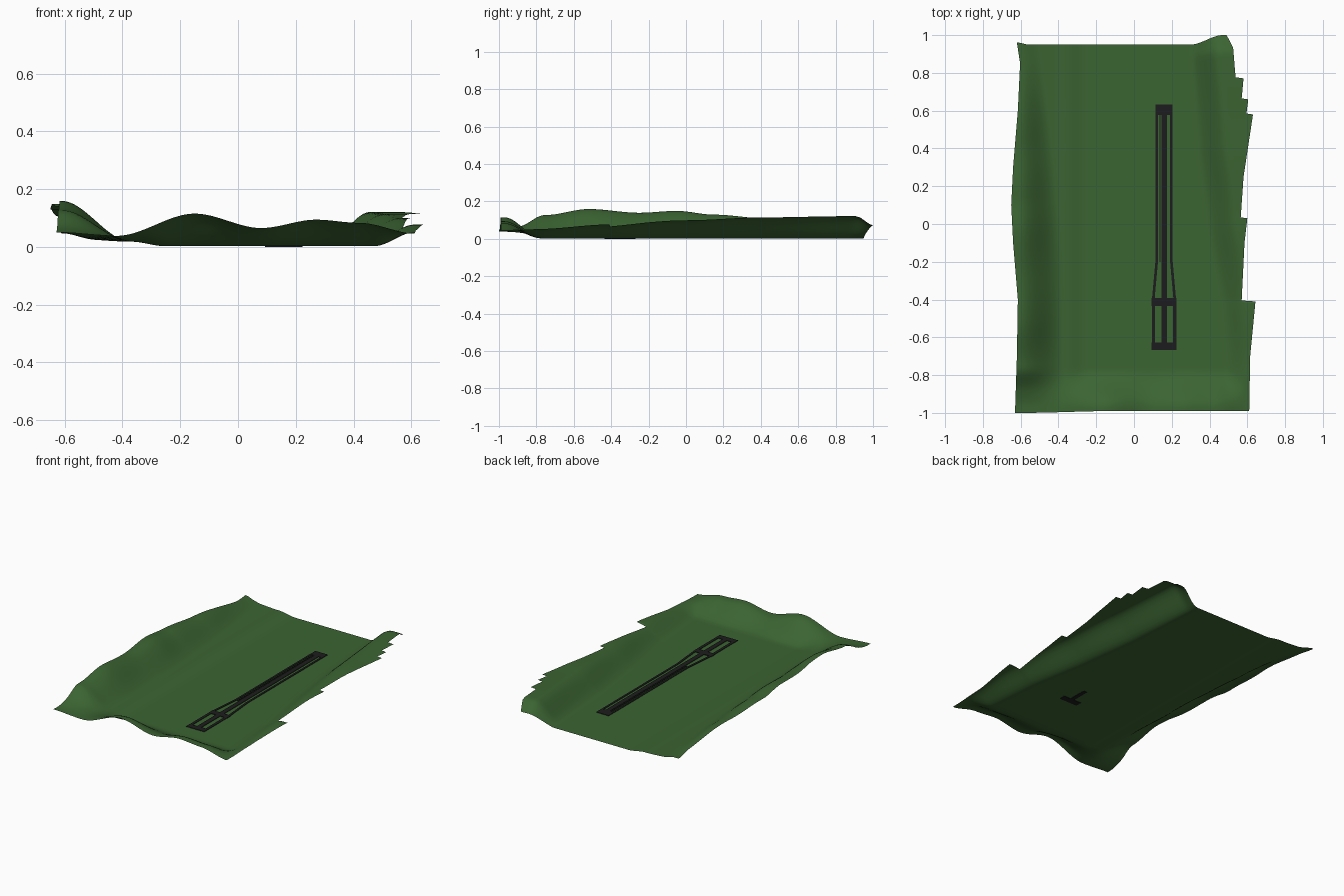
import bpy, bmesh, math

if "Cube" in bpy.data.objects:
    bpy.data.objects.remove(bpy.data.objects["Cube"])


def material(name, rgb):
    m = bpy.data.materials.new(name)
    m.diffuse_color = (*rgb, 1)
    m.use_nodes = True
    m.node_tree.nodes["Principled BSDF"].inputs["Base Color"].default_value = m.diffuse_color
    return m


GREEN = material("grass green", (0.044, 0.128, 0.032))
BLACK = material("asphalt black", (0.012, 0.012, 0.013))
FLOOR = 0.002


def step(t):
    t = min(1, max(0, t))
    return t * t * (3 - 2 * t)


def table(points, v, smooth=False):
    """Interpolate along a short list of (position, value) pairs."""
    if v <= points[0][0]:
        return points[0][1]
    for (a, p), (b, q) in zip(points, points[1:]):
        if v <= b:
            t = (v - a) / (b - a)
            return p + (q - p) * (step(t) if smooth else t)
    return points[-1][1]


# Outline of the land, right side with torn steps
LEFT = [(-1, -.63), (-.7, -.62), (-.4, -.615), (-.1, -.64), (.1, -.65),
        (.3, -.64), (.6, -.615), (.85, -.603), (.96, -.62)]
RIGHT = [(-1, .61), (-.7, .615), (-.41, .643), (-.405, .57), (-.1, .585),
         (.03, .60), (.035, .565), (.25, .58), (.58, .63), (.585, .595),
         (.66, .605), (.665, .57), (.77, .58), (.775, .538), (.9, .525), (.96, .49)]
# Ridge heights, toe and crest of each slope along y, and the front bank along x
LEFT_H = [(-1, .05), (-.9, .085), (-.75, .125), (-.52, .157), (-.25, .137),
          (-.05, .147), (.15, .127), (.45, .105), (.96, .045)]
RIGHT_H = [(-1, .045), (-.8, .05), (-.4, .075), (0, .097), (.4, .112), (.88, .119), (.96, .07)]
LEFT_TOE = [(-1, -.36), (-.2, -.38), (.3, -.42), (.96, -.5)]
RIGHT_TOE = [(-1, .49), (-.4, .44), (0, .37), (.4, .32), (.96, .285)]
RIGHT_CREST = [(-1, .62), (-.4, .61), (0, .56), (.4, .51), (.96, .45)]
FRONT_H = [(-.63, .05), (-.42, .038), (-.15, .115), (.08, .065), (.27, .094), (.42, .083), (.62, .045)]


def height(x, y):
    # left: a shallow rise followed by the steep slope
    toe = table(LEFT_TOE, y)
    z = FLOOR + .016 * step((-.25 - x) / .12) + .012 * step((-.37 - x) / .24)
    z += (table(LEFT_H, y, True) - .028) * step((toe - x) / (toe + .61))
    # right
    toe, crest = table(RIGHT_TOE, y), table(RIGHT_CREST, y)
    z += table(RIGHT_H, y, True) * step((x - toe) / (crest - toe))
    k = step((-.77 - y) / .21)
    return z * (1 - k) + table(FRONT_H, x, True) * k


# Land sheet: columns run to a fixed width and are trimmed at the torn edge
rows = sorted(set([round(-1 + 1.96 * i / 98, 4) for i in range(99)] + [p[0] for p in RIGHT]))
COLS = 100
bm = bmesh.new()
grid = []
for y in rows:
    a, b = table(LEFT, y), table(RIGHT, y)
    line = []
    for i in range(COLS + 1):
        x = min(a + (.645 - a) * i / COLS, b)
        lift = step((y - .75) / .21)
        yy = y + lift * (.05 * step((x - .3) / .17) - .01 * step((x + .61) / .05))
        yy += .01 * step((x + .6) / .5) * step((-.8 - y) / .2)
        line.append(bm.verts.new((x, yy, height(x, y))))
    grid.append(line)
for r, s in zip(grid, grid[1:]):
    for i in range(COLS):
        if r[i + 1].co.x - r[i].co.x > 1e-5 or s[i + 1].co.x - s[i].co.x > 1e-5:
            bm.faces.new((r[i], r[i + 1], s[i + 1], s[i]))
bmesh.ops.remove_doubles(bm, verts=bm.verts, dist=1e-5)
bmesh.ops.delete(bm, geom=[v for v in bm.verts if not v.link_faces], context='VERTS')
mesh = bpy.data.meshes.new("land")
bm.to_mesh(mesh)
bm.free()
mesh.materials.append(GREEN)
for p in mesh.polygons:
    p.use_smooth = True
bpy.context.collection.objects.link(bpy.data.objects.new("land", mesh))


def strip(name, y0, y1, a0, b0, a1=None, b1=None, low=.003, high=.006):
    """Thin plate from y0 (x a0..b0) to y1 (x a1..b1)."""
    a1, b1 = (a0 if a1 is None else a1), (b0 if b1 is None else b1)
    pts = [(a0, y0), (b0, y0), (b1, y1), (a1, y1)]
    verts = [(x, y, z) for z in (low, high) for x, y in pts]
    faces = [(3, 2, 1, 0), (4, 5, 6, 7)] + [(i, (i + 1) % 4, (i + 1) % 4 + 4, i + 4) for i in range(4)]
    m = bpy.data.meshes.new(name)
    m.from_pydata(verts, [], faces)
    m.materials.append(BLACK)
    bpy.context.collection.objects.link(bpy.data.objects.new(name, m))


# Paved track: end bars, cross bar and centre lane
strip("back_bar", .577, .632, .115, .204)
strip("front_bar", -.667, -.627, .093, .224)
strip("cross_bar", -.435, -.393, .093, .224, low=0)
strip("centre_lane", -.63, .58, .145, .176)
strip("centre_lane_joint", -.40, -.27, .147, .174, low=0)
strip("centre_side_line", -.2, .58, .134, .140)

# Outer lanes, mirrored about the track centre
C = .159
for side, tag in ((-1, "left"), (1, "right")):
    def lane(name, y0, y1, i0, o0, i1, o1):
        a, b = sorted((C + side * i0, C + side * o0))
        c, d = sorted((C + side * i1, C + side * o1))
        strip(f"{tag}_{name}", y0, y1, a, b, c, d)
    lane("box_lane", -.63, -.43, .047, .065, .047, .065)
    lane("flare_lane", -.40, -.2, .050, .064, .032, .046)
    lane("long_lane", -.2, .58, .032, .045, .032, .045)
